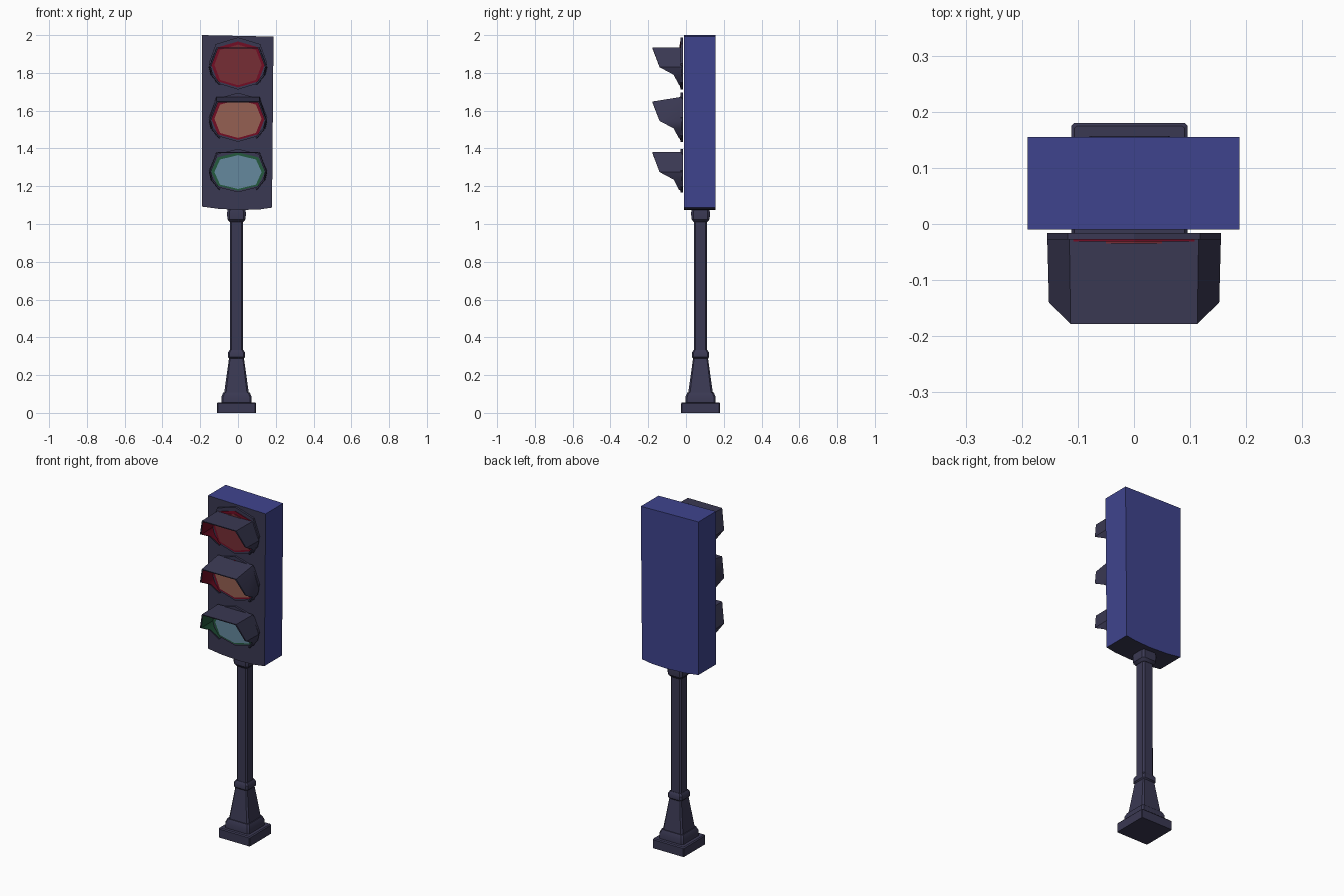
import bpy, bmesh, math

if "Cube" in bpy.data.objects:
    bpy.data.objects.remove(bpy.data.objects["Cube"])


def material(name, r, g, b):
    m = bpy.data.materials.new(name)
    m.diffuse_color = (r, g, b, 1)
    m.use_nodes = True
    m.node_tree.nodes["Principled BSDF"].inputs["Base Color"].default_value = m.diffuse_color
    return m


DARK = material("dark slate", 0.042, 0.040, 0.085)
BLUE = material("housing blue", 0.050, 0.058, 0.27)
CRIMSON = material("crimson", 0.17, 0.004, 0.018)
RED = material("red lens", 0.18, 0.026, 0.036)
AMBER = material("amber lens", 0.30, 0.115, 0.085)
GREEN = material("green", 0.018, 0.10, 0.048)
PALE = material("pale blue lens", 0.13, 0.25, 0.34)


def finish(name, bm, mats, rule=None, smooth=True):
    bmesh.ops.recalc_face_normals(bm, faces=bm.faces)
    bm.normal_update()
    if rule:
        for f in bm.faces:
            f.material_index = rule(f)
    me = bpy.data.meshes.new(name)
    bm.to_mesh(me)
    bm.free()
    ob = bpy.data.objects.new(name, me)
    bpy.context.collection.objects.link(ob)
    for m in mats:
        me.materials.append(m)
    if smooth:
        bpy.ops.object.select_all(action='DESELECT')
        ob.select_set(True)
        bpy.context.view_layer.objects.active = ob
        bpy.ops.object.shade_smooth_by_angle(angle=math.radians(35))
    return ob


def loft(bm, rings):
    """Closed skin through rings of equal point count, capped at both ends."""
    vs = [[bm.verts.new(p) for p in ring] for ring in rings]
    n = len(vs[0])
    for a, b in zip(vs, vs[1:]):
        for i in range(n):
            j = (i + 1) % n
            bm.faces.new((a[i], a[j], b[j], b[i]))
    bm.faces.new(vs[0])
    bm.faces.new(vs[-1])


def square_post(name, levels, cut, cx=-0.008, cy=0.077):
    """Stack of chamfered squares; levels are (half width, z)."""
    rings = []
    for h, z in levels:
        k = h * (1 - cut)
        pts = [(h, -k), (h, k), (k, h), (-k, h), (-h, k), (-h, -k), (-k, -h), (k, -h)]
        rings.append([(cx + x, cy + y, z) for x, y in pts])
    bm = bmesh.new()
    loft(bm, rings)
    return finish(name, bm, [DARK])


def octagon(name, zc, hx, hz, y0, y1, mat):
    """Flat eight-sided plate facing the front."""
    pts = [(0, 1), (.76, .74), (1, 0), (.76, -.74), (0, -1), (-.76, -.74), (-1, 0), (-.76, .74)]
    bm = bmesh.new()
    loft(bm, [[(x * hx, y, zc + z * hz) for x, z in pts] for y in (y0, y1)])
    return finish(name, bm, [mat], smooth=False)


def visor(name, zc, lift, s, inside):
    """Hood, open below and at the front, dark outside and coloured inside."""
    # x, z offset, front y for the left half
    half = [(-.10, -.115, -.037), (-.145, -.06, -.065), (-.155, -.02, -.14), (-.115, .085, -.178)]
    arc = half + [(-x, z, y) for x, z, y in reversed(half)]
    bm = bmesh.new()
    shells = []
    for k in (1.0, 0.94):
        back, front = [], []
        for x, z, y in arc:
            up = lift if z > 0 else 0
            back.append(bm.verts.new((x * k, -.022, zc + (z * s + up) * k)))
            front.append(bm.verts.new((x * k * .98, y, zc + z * s * k)))
        shells.append((back, front))
    (b0, f0), (b1, f1) = shells
    n = len(arc)
    inner = []
    for i in range(n - 1):
        bm.faces.new((b0[i], b0[i + 1], f0[i + 1], f0[i]))
        inner.append(bm.faces.new((b1[i], b1[i + 1], f1[i + 1], f1[i])))
        bm.faces.new((f0[i], f0[i + 1], f1[i + 1], f1[i]))
        bm.faces.new((b0[i], b0[i + 1], b1[i + 1], b1[i]))
    for i in (0, n - 1):
        bm.faces.new((b0[i], f0[i], f1[i], b1[i]))
    for f in inner:
        f.material_index = 1
    return finish(name, bm, [DARK, inside])


# Base and pole
square_post("base_plate", [(.103, 0), (.103, .05), (.098, .056)], .04)
square_post("base_step", [(.080, .05), (.080, .085), (.070, .108)], .12)
square_post("base_taper", [(.066, .10), (.038, .30)], .15)
square_post("lower_collar", [(.037, .285), (.046, .295), (.046, .318), (.037, .332)], .2)
square_post("pole", [(.035, .30), (.034, 1.05)], .25)
square_post("upper_collar", [(.036, 1.01), (.048, 1.025), (.05, 1.06), (.044, 1.085)], .25)

# Housing: blue shell with a dark front and underside
outline = [(-.19, 1.092), (-.1, 1.08), (.02, 1.074), (.12, 1.078), (.18, 1.087),
           (.188, 1.992), (-.19, 2.0)]
bm = bmesh.new()
loft(bm, [[(x, y, z) for x, z in outline] for y in (-.01, .155)])
finish("housing", bm, [BLUE, DARK],
       lambda f: 1 if f.normal.y < -.5 or f.normal.z < -.5 else 0)

# Three lights: height, plate half height, visor lift and scale, bezel, lens
lights = [("top", 1.850, .138, .0, 1.0, CRIMSON, RED),
          ("middle", 1.565, .130, .025, .98, CRIMSON, AMBER),
          ("bottom", 1.283, .115, .0, 1.0, GREEN, PALE)]
for name, zc, hz, lift, s, bezel, lens in lights:
    octagon(name + "_plate", zc, .155, hz, -.028, -.016, DARK)
    octagon(name + "_bezel", zc - .005, .142, hz * .88, -.031, -.027, bezel)
    octagon(name + "_lens", zc - .008, .125, hz * .78, -.035, -.030, lens)
    visor(name + "_visor", zc + (.012 if name == "bottom" else 0), lift, s, bezel)
